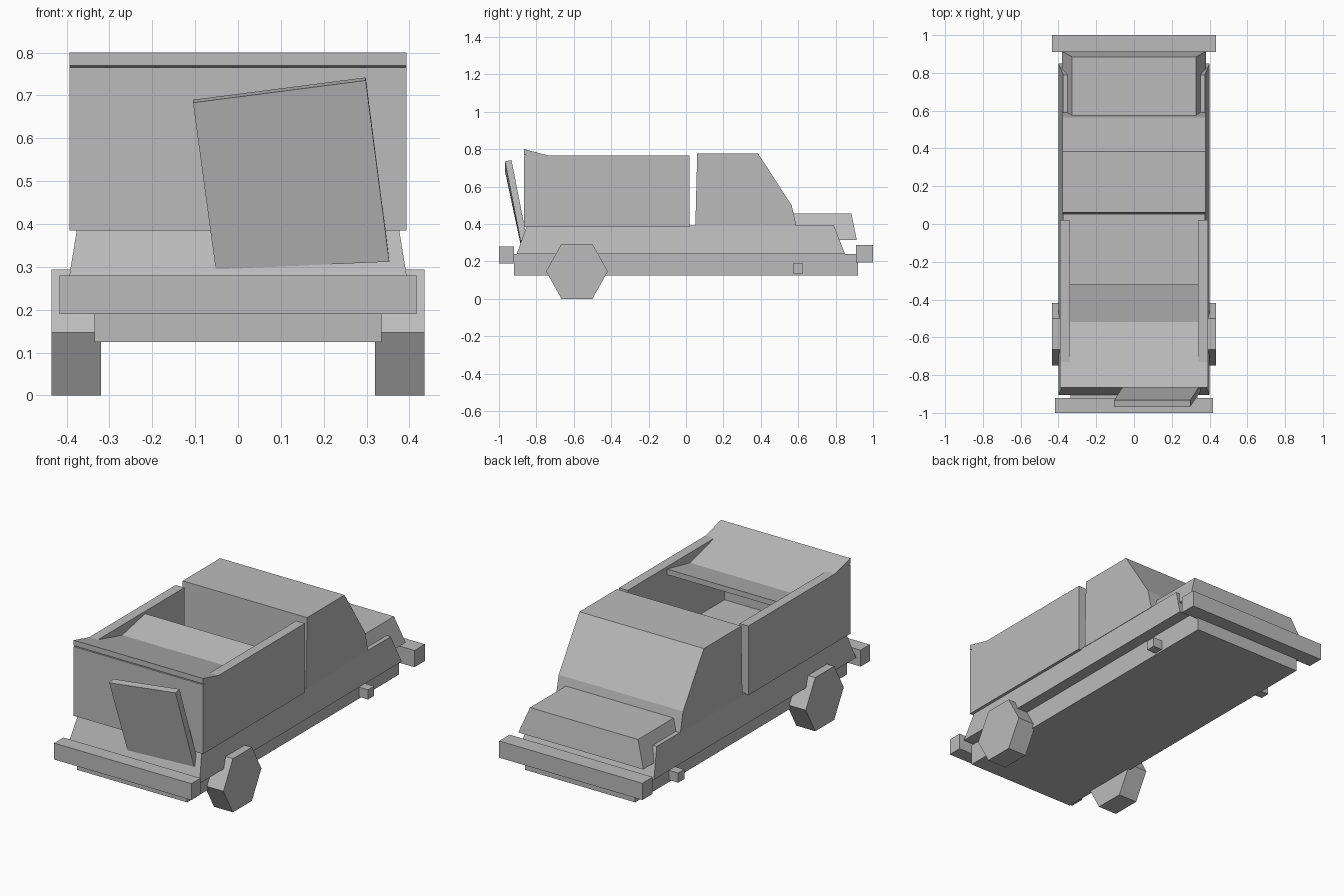
import bpy, bmesh, math
from mathutils import Vector

cube = bpy.data.objects.get("Cube")
if cube:
    bpy.data.objects.remove(cube, do_unlink=True)

grey = bpy.data.materials.new("plain_grey")
grey.use_nodes = True
colour = (0.5, 0.5, 0.5, 1)
grey.diffuse_color = colour
grey.node_tree.nodes["Principled BSDF"].inputs["Base Color"].default_value = colour


def loft(name, ring_a, ring_b):
    """Solid between two matching outlines."""
    bm = bmesh.new()
    a = [bm.verts.new(p) for p in ring_a]
    b = [bm.verts.new(p) for p in ring_b]
    bm.faces.new(a)
    bm.faces.new(b)
    n = len(a)
    for i in range(n):
        j = (i + 1) % n
        bm.faces.new((a[i], a[j], b[j], b[i]))
    bmesh.ops.recalc_face_normals(bm, faces=bm.faces)
    mesh = bpy.data.meshes.new(name)
    bm.to_mesh(mesh)
    bm.free()
    mesh.materials.append(grey)
    obj = bpy.data.objects.new(name, mesh)
    bpy.context.collection.objects.link(obj)
    return obj


def rect(x0, x1, y0, y1, z):
    return [(x0, y0, z), (x1, y0, z), (x1, y1, z), (x0, y1, z)]


def box(name, x0, x1, y0, y1, z0, z1):
    return loft(name, rect(x0, x1, y0, y1, z0), rect(x0, x1, y0, y1, z1))


def extrude_x(name, profile, x0, x1):
    """Side profile of (y, z) points swept across x."""
    return loft(name, [(x0, y, z) for y, z in profile], [(x1, y, z) for y, z in profile])


# Chassis and tapered lower body
box("chassis", -0.335, 0.335, -0.92, 0.92, 0.125, 0.24)
loft("lower_body", rect(-0.4, 0.4, -0.905, 0.85, 0.24),
     rect(-0.375, 0.375, -0.85, 0.79, 0.393))

# Bumpers
box("cab_end_bumper", -0.435, 0.435, 0.91, 1.0, 0.195, 0.287)
box("tail_bumper", -0.417, 0.417, -1.0, -0.92, 0.19, 0.28)

# Cab and flared bonnet
extrude_x("cab", [(0.05, 0.39), (0.06, 0.777), (0.385, 0.777), (0.565, 0.5), (0.59, 0.39)],
          -0.378, 0.378)
loft("bonnet", rect(-0.38, 0.38, 0.575, 0.913, 0.315),
     rect(-0.328, 0.328, 0.575, 0.885, 0.455))

# Cargo box walls, open at the cab end
for side, s in (("left", 1), ("right", -1)):
    box(side + "_cargo_wall", s * 0.34, s * 0.393, -0.865, 0.02, 0.385, 0.765)
box("tail_cargo_wall", -0.342, 0.342, -0.865, -0.82, 0.385, 0.765)

# Creased sheet resting on the cargo box
extrude_x("sagging_cover_tail", [(-0.865, 0.80), (-0.52, 0.71), (-0.52, 0.68), (-0.865, 0.77)],
          -0.393, 0.393)
extrude_x("sagging_cover_inner", [(-0.52, 0.71), (-0.32, 0.752), (-0.32, 0.722), (-0.52, 0.68)],
          -0.342, 0.342)

# Crooked loose panel leaning at the tail
panel = [(-0.105, -0.968, 0.683), (0.298, -0.968, 0.735),
         (0.353, -0.885, 0.312), (-0.052, -0.885, 0.294)]
shift = Vector((0, 0.035, 0.007))
loft("leaning_panel", panel, [Vector(p) + shift for p in panel])

# Six-sided wheels and axle stubs
hexagon = [(-0.583 + 0.165 * math.cos(k * math.pi / 3),
            0.147 + 0.17 * math.sin(k * math.pi / 3)) for k in range(6)]
for side, s in (("left", 1), ("right", -1)):
    extrude_x(side + "_wheel", hexagon, s * 0.32, s * 0.435)
    box(side + "_axle_stub", s * 0.3, s * 0.39, 0.572, 0.625, 0.135, 0.188)
